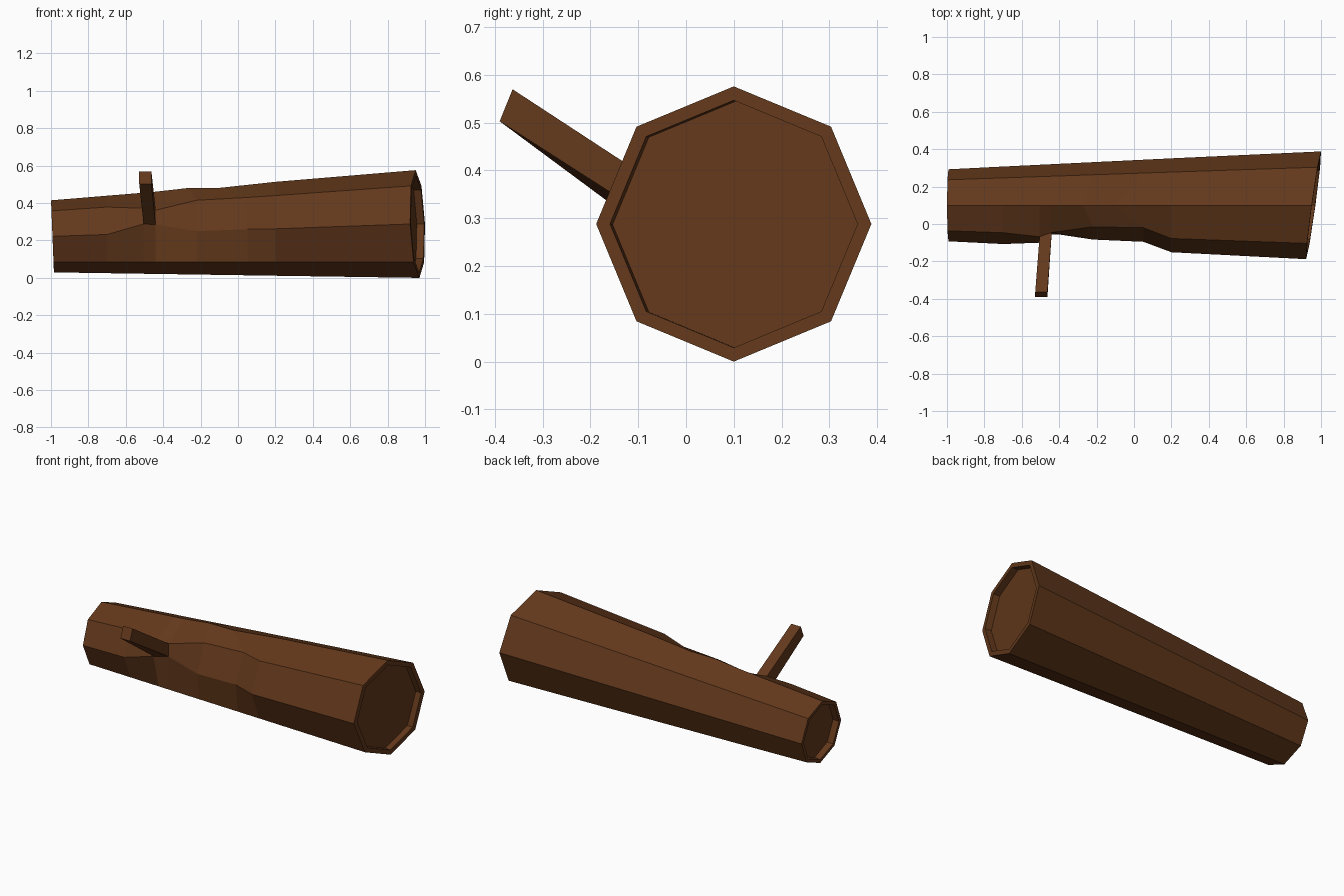
import bpy, bmesh, math
from mathutils import Vector

if "Cube" in bpy.data.objects:
    bpy.data.objects.remove(bpy.data.objects["Cube"])

SIDES = 8
STATIONS = [-1.0, -0.7, -0.505, -0.44, -0.22, 0.05, 0.2, 0.96]

# Hollowed dent on the front: (row, station) -> (x, y, z); row 2 top, 3 front-top, 4 front
DENT = {
    (3, 2): (-0.505, -0.068, 0.372), (4, 2): (-0.505, -0.100, 0.288),
    (3, 3): (-0.440, -0.045, 0.362), (4, 3): (-0.440, -0.050, 0.285),
    (3, 4): (-0.220, -0.015, 0.415), (4, 4): (-0.220, -0.083, 0.250),
    (3, 5): (0.050, -0.020, 0.430), (4, 5): (0.050, -0.095, 0.260),
    (2, 4): (-0.270, 0.100, 0.480), (2, 5): (-0.100, 0.100, 0.481),
}


def ring_point(row, s):
    """Regular tapered octagon point, with both ends cut at a slant."""
    if (row, s) in DENT:
        return DENT[(row, s)]
    x = STATIONS[s]
    t = (x + 1) / 1.96
    r = 0.1925 + t * 0.0955
    a = 2 * math.pi * row / SIDES
    dy, dz = r * math.cos(a), r * math.sin(a)
    if s == len(STATIONS) - 1:
        x += 0.138 * dy - 0.035 * dz
    elif s == 0:
        x += 0.008 - 0.04 * dz
    return (x, 0.1 + dy, 0.222 + t * 0.066 + dz)


bm = bmesh.new()

# Trunk skin
rings = [[bm.verts.new(ring_point(i, s)) for i in range(SIDES)]
         for s in range(len(STATIONS))]
branch_face = None
for s in range(len(STATIONS) - 1):
    for i in range(SIDES):
        j = (i + 1) % SIDES
        f = bm.faces.new((rings[s][i], rings[s][j], rings[s + 1][j], rings[s + 1][i]))
        if s == 2 and i == 3:
            branch_face = f
caps = [bm.faces.new(rings[0]), bm.faces.new(rings[-1])]
bmesh.ops.recalc_face_normals(bm, faces=bm.faces[:])

# Recessed cut ends
for cap, rim in zip(caps, (0.02, 0.027)):
    bmesh.ops.inset_individual(bm, faces=[cap], thickness=rim, use_even_offset=True)
    normal = cap.normal.copy()
    floor = bmesh.ops.extrude_discrete_faces(bm, faces=[cap])["faces"][0]
    bmesh.ops.translate(bm, verts=floor.verts[:], vec=-0.04 * normal)

# Branch stub pulled out of the dent
tip = bmesh.ops.extrude_discrete_faces(bm, faces=[branch_face])["faces"][0]
for v in tip.verts:
    x = -0.528 if v.co.x < -0.47 else -0.463
    upper = v.co.z > 0.32
    v.co = Vector((x, -0.363, 0.570) if upper else (x, -0.390, 0.503))

mesh = bpy.data.meshes.new("log")
bm.to_mesh(mesh)
bm.free()
log = bpy.data.objects.new("log", mesh)
bpy.context.collection.objects.link(log)

# Bark colour
bark = bpy.data.materials.new("bark")
bark.diffuse_color = (0.125, 0.04, 0.011, 1)
bark.use_nodes = True
bark.node_tree.nodes["Principled BSDF"].inputs["Base Color"].default_value = bark.diffuse_color
mesh.materials.append(bark)
